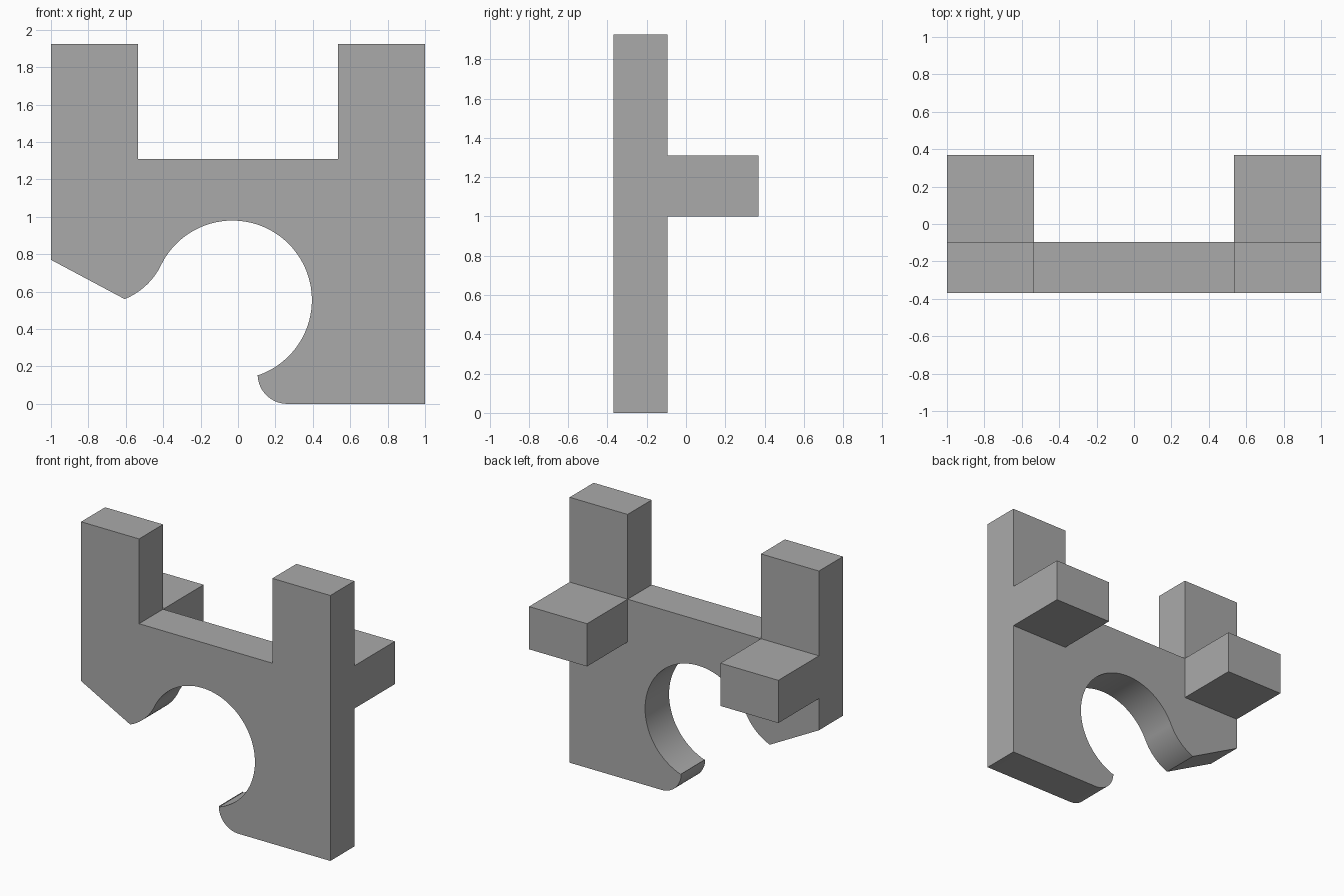
import bpy, bmesh
from math import cos, sin, radians

if "Cube" in bpy.data.objects:
    bpy.data.objects.remove(bpy.data.objects["Cube"], do_unlink=True)

# Single plain grey material
grey = bpy.data.materials.new("plain grey")
grey.use_nodes = True
COLOUR = (0.4, 0.4, 0.4, 1)
grey.diffuse_color = COLOUR
grey.node_tree.nodes["Principled BSDF"].inputs["Base Color"].default_value = COLOUR

FRONT, WALL, BACK = -0.37, -0.095, 0.37
TOP, SHELF, PEG_BOTTOM = 1.925, 1.31, 1.0
INNER = 0.535


def arc(cx, cz, r, start, end, steps):
    """Points along an arc in the x-z plane, angles in degrees."""
    angles = [radians(start + (end - start) * i / steps) for i in range(steps + 1)]
    return [(cx + r * cos(a), cz + r * sin(a)) for a in angles]


def extrude_profile(name, points, y0, y1):
    """Solid made by sweeping an x-z outline from y0 to y1."""
    bm = bmesh.new()
    face = bm.faces.new([bm.verts.new((x, y0, z)) for x, z in points])
    result = bmesh.ops.extrude_face_region(bm, geom=[face], use_keep_orig=True)
    moved = [v for v in result["geom"] if isinstance(v, bmesh.types.BMVert)]
    bmesh.ops.translate(bm, verts=moved, vec=(0, y1 - y0, 0))
    bmesh.ops.recalc_face_normals(bm, faces=bm.faces[:])
    mesh = bpy.data.meshes.new(name)
    bm.to_mesh(mesh)
    bm.free()
    mesh.materials.append(grey)
    obj = bpy.data.objects.new(name, mesh)
    bpy.context.collection.objects.link(obj)
    return obj


# Hook plate: two uprights, round cut-out, flared lip and rounded toe
outline = [(-1, TOP), (-1, 0.77)]
outline += arc(-0.745, 0.904, 0.371, -68, -26, 16)        # flared lip
outline += arc(-0.03, 0.555, 0.425, 154, -71.3, 64)[1:]   # round cut-out
outline += arc(0.263, 0.158, 0.158, 180, 270, 16)         # rounded toe
outline += [(1, 0), (1, TOP), (INNER, TOP), (INNER, SHELF),
            (-INNER, SHELF), (-INNER, TOP)]
plate = extrude_profile("hook_plate", outline, FRONT, WALL)

# Square pegs on the back
for side, s in (("left", 1), ("right", -1)):
    peg = [(s * INNER, PEG_BOTTOM), (s, PEG_BOTTOM), (s, SHELF), (s * INNER, SHELF)]
    extrude_profile(side + "_peg", peg, WALL, BACK)

# Smooth the curved walls, keep corners crisp
bpy.ops.object.select_all(action="DESELECT")
plate.select_set(True)
bpy.context.view_layer.objects.active = plate
bpy.ops.object.shade_smooth_by_angle(angle=radians(30))
